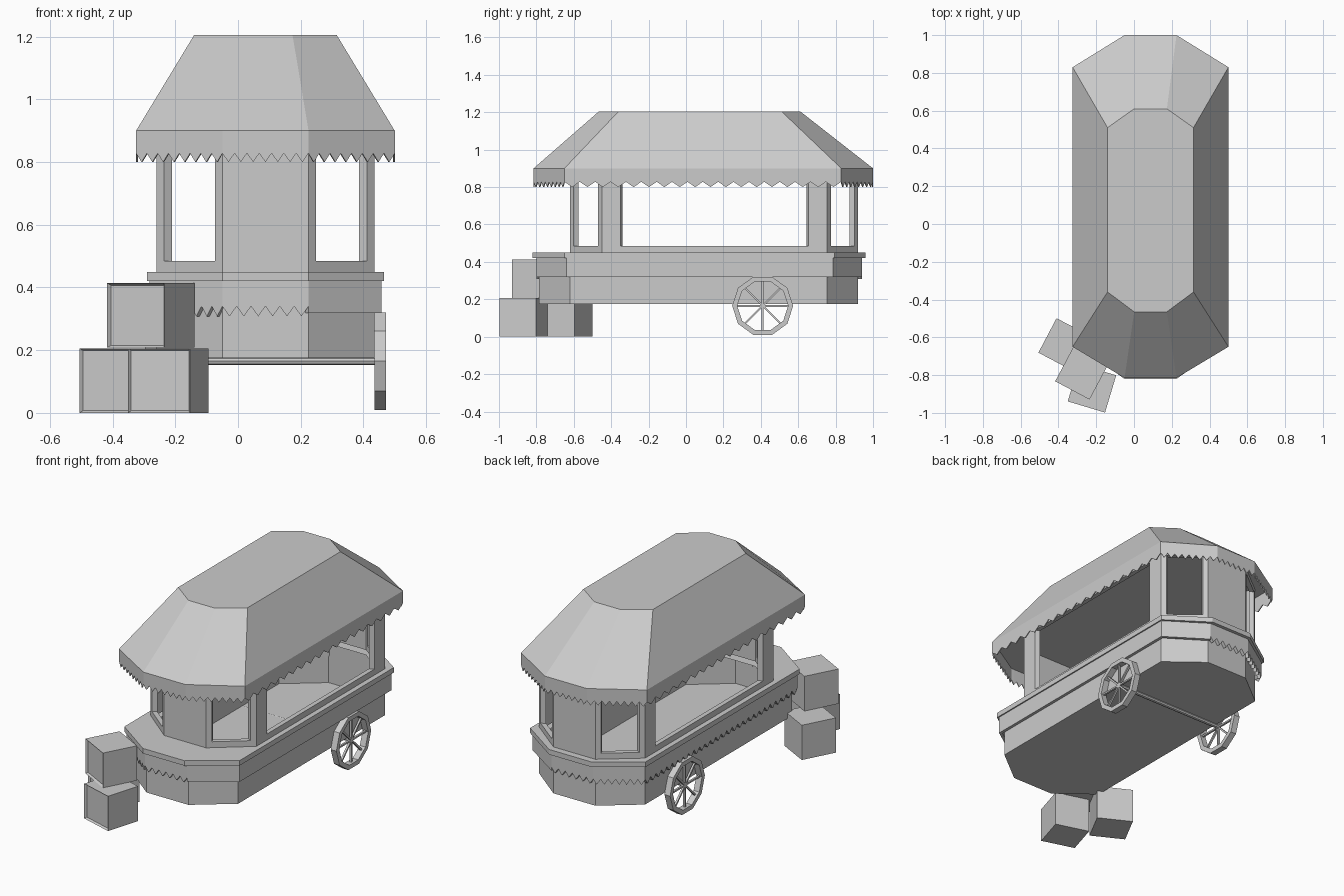
import bpy, bmesh, math
from mathutils import Matrix, Vector

if "Cube" in bpy.data.objects:
    bpy.data.objects.remove(bpy.data.objects["Cube"])

CX = 0.0875   # centre line of the cart


def octagon(hw, y0, c0, c1, y1, f=0.1375):
    """Elongated octagon, anticlockwise, first edge faces the front."""
    pts = [(-f, y0), (f, y0), (hw, c0), (hw, c1), (f, y1), (-f, y1), (-hw, c1), (-hw, c0)]
    return [Vector((CX + x, y)) for x, y in pts]


def finish(name, bm, recalc=True):
    bmesh.ops.remove_doubles(bm, verts=bm.verts, dist=1e-5)
    if recalc:
        bmesh.ops.recalc_face_normals(bm, faces=bm.faces)
    me = bpy.data.meshes.new(name)
    bm.to_mesh(me)
    bm.free()
    ob = bpy.data.objects.new(name, me)
    bpy.context.collection.objects.link(ob)
    return ob


def loft(name, rings, cap_bottom=False, cap_top=False):
    """Skin a stack of (outline, z) rings."""
    bm = bmesh.new()
    loops = [[bm.verts.new((p.x, p.y, z)) for p in o] for o, z in rings]
    n = len(loops[0])
    for a, b in zip(loops, loops[1:]):
        for i in range(n):
            j = (i + 1) % n
            bm.faces.new((a[i], a[j], b[j], b[i]))
    if cap_bottom:
        bm.faces.new(loops[0][::-1])
    if cap_top:
        bm.faces.new(loops[-1])
    return finish(name, bm)


def fringe(name, outline, teeth, top, hi, lo, flat, thick):
    """Band hanging round an outline with a toothed lower edge."""
    bm = bmesh.new()
    for i, n in enumerate(teeth):
        p, q = outline[i], outline[(i + 1) % 8]
        steps = max(1, 2 * n)
        for k in range(steps):
            a, b = p.lerp(q, k / steps), p.lerp(q, (k + 1) / steps)
            za, zb = (flat, flat) if n == 0 else ((hi, lo) if k % 2 == 0 else (lo, hi))
            bm.faces.new([bm.verts.new(v) for v in
                          ((a.x, a.y, za), (b.x, b.y, zb), (b.x, b.y, top), (a.x, a.y, top))])
    ob = finish(name, bm, recalc=False)
    m = ob.modifiers.new("thickness", 'SOLIDIFY')
    m.thickness, m.offset = thick, -1
    return ob


# Outlines
eave = octagon(0.4125, -0.815, -0.65, 0.83, 1.0)
roof_top = octagon(0.2275, -0.465, -0.36, 0.51, 0.61, 0.0865)
cabin_out = octagon(0.3475, -0.62, -0.45, 0.755, 0.92)
cabin_in = octagon(0.32, -0.592, -0.437, 0.742, 0.892, 0.128)
hull = octagon(0.3475, -0.785, -0.62, 0.755, 0.92)
band = octagon(0.37, -0.80, -0.64, 0.785, 0.94)
ledge = octagon(0.3775, -0.82, -0.65, 0.795, 0.96)

# Roof and its toothed valance
loft("roof", [(eave, 0.9), (roof_top, 1.205)], True, True)
fringe("roof_valance", eave, [7, 8, 18, 8, 7, 8, 18, 8], 0.9, 0.828, 0.8, 0.8, 0.006)

# Hollow lower body, upper band with cloth edge, and counter ledge
loft("lower_body", [(hull, 0.175), (hull, 0.42)], cap_bottom=True)
fringe("body_band", band, [6, 0, 0, 0, 6, 7, 28, 7], 0.42, 0.34, 0.308, 0.318, 0.02)
loft("counter_ledge", [(cabin_in, 0.42), (ledge, 0.42), (ledge, 0.45), (cabin_in, 0.45)])

# Cabin walls: solid ends, windows on the other six sides
bm = bmesh.new()
Z0, Z1, SILL, HEAD = 0.45, 0.9, 0.485, 0.87
for i in range(8):
    j = (i + 1) % 8
    inset = 0 if i in (0, 4) else (0.083 if i in (2, 6) else 0.115)
    layers = []
    for o in (cabin_out, cabin_in):
        def pt(t, z):
            p = o[i].lerp(o[j], t)
            return bm.verts.new((p.x, p.y, z))
        outer = [pt(0, Z0), pt(1, Z0), pt(1, Z1), pt(0, Z1)]
        if not inset:
            bm.faces.new(outer)
            continue
        inner = [pt(inset, SILL), pt(1 - inset, SILL), pt(1 - inset, HEAD), pt(inset, HEAD)]
        for k in range(4):
            m = (k + 1) % 4
            bm.faces.new((outer[k], outer[m], inner[m], inner[k]))
        layers.append(inner)
    if inset:
        a, b = layers
        for k in range(4):
            m = (k + 1) % 4
            bm.faces.new((a[k], a[m], b[m], b[k]))
finish("cabin_walls", bm)

# Wheels: ten-sided rim with eight spokes
WY, WZ = 0.41, 0.165


def wheel(name, x0, x1):
    bm = bmesh.new()
    prof = [(0.163, x0), (0.163, x1), (0.136, x1), (0.136, x0)]
    rows = [[bm.verts.new((x, WY + r * math.cos(k * math.tau / 10),
                           WZ + r * math.sin(k * math.tau / 10))) for r, x in prof]
            for k in range(10)]
    for k in range(10):
        a, b = rows[k], rows[(k + 1) % 10]
        for s in range(4):
            t = (s + 1) % 4
            bm.faces.new((a[s], a[t], b[t], b[s]))
    for k in range(4):
        mat = (Matrix.Translation(((x0 + x1) / 2, WY, WZ)) @
               Matrix.Rotation(k * math.pi / 4, 4, 'X') @
               Matrix.Diagonal((0.012, 0.27, 0.01, 1)))
        bmesh.ops.create_cube(bm, size=1, matrix=mat)
    finish(name, bm)


wheel("right_wheel", 0.435, 0.472)
wheel("left_wheel", -0.297, -0.26)

# Axle
bm = bmesh.new()
bmesh.ops.create_cone(bm, cap_ends=True, segments=8, radius1=0.012, radius2=0.012, depth=0.735,
                      matrix=Matrix.Translation((CX, WY, WZ)) @ Matrix.Rotation(math.pi / 2, 4, 'Y'))
finish("axle", bm)


# Crates with a shallow recessed front panel
def crate(name, x, y, z, angle, size=0.206):
    bm = bmesh.new()
    bmesh.ops.create_cube(bm, size=size)
    front = [f for f in bm.faces if f.normal.y < -0.9]
    bmesh.ops.inset_region(bm, faces=front, thickness=0.01)
    bmesh.ops.translate(bm, verts=front[0].verts, vec=(0, 0.012, 0))
    bm.transform(Matrix.Translation((x, y, z + size / 2)) @
                 Matrix.Rotation(math.radians(angle), 4, 'Z'))
    finish(name, bm)


crate("left_crate", -0.367, -0.638, 0, -27.8)
crate("front_crate", -0.2225, -0.87, 0, -16.7)
crate("top_crate", -0.278, -0.79, 0.208, -28)
